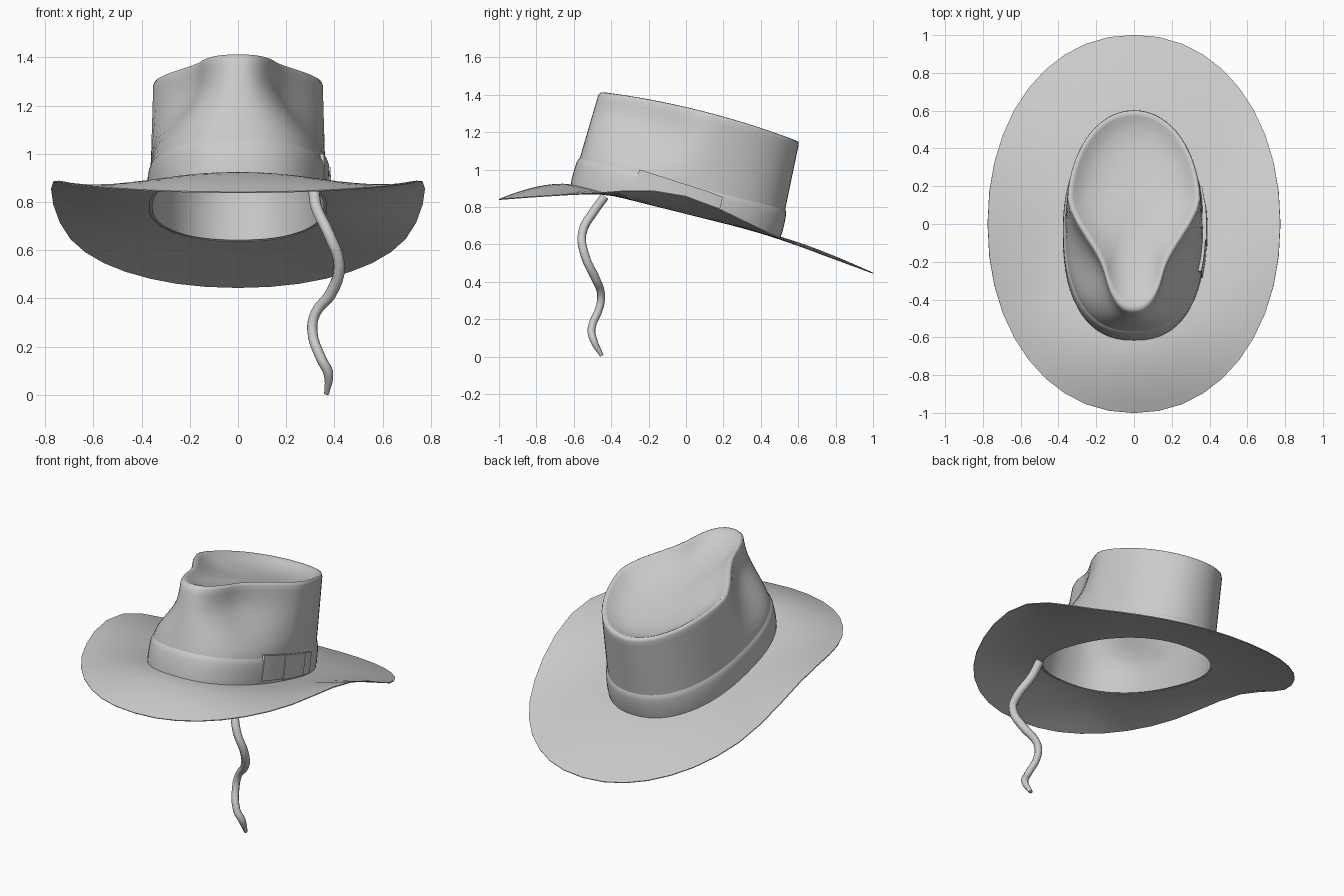
import bpy, bmesh
from math import sin, cos, pi, copysign

if "Cube" in bpy.data.objects:
    bpy.data.objects.remove(bpy.data.objects["Cube"])

SEG = 64
YC, HX, HY = -0.055, 0.368, 0.555      # oval at the base of the crown


def spow(v, p):
    return copysign(abs(v) ** p, v)


def smooth(t):
    t = max(0, min(1, t))
    return t * t * (3 - 2 * t)


def lookup(table, v):
    for (a, p), (b, q) in zip(table, table[1:]):
        if v <= b:
            return p + (q - p) * max(0, v - a) / (b - a)
    return table[-1][1]


def place(x, y, h):
    """Hat frame (tilted back) to world: h is height above the brim plane."""
    return (x, y + 0.2425 * h, 0.765 - 0.25 * y + 0.97 * h)


def bump(y):
    """Extra height of the rim between front and back."""
    s = (y - YC) / HY
    return 0.036 * max(0, 1 - s * s)


def wall(a, h, off=0.0):
    """Point on the pinched crown wall."""
    n = 2.4 if sin(a) < 0 else 2.25 - 0.4 * h
    c, s = spow(cos(a), 2 / n), spow(sin(a), 2 / n)
    k = 1 - 0.07 * h
    pinch = 1 - 0.48 * (1 - smooth((s + 0.65) / 0.8)) * smooth((h - 0.13) / 0.3)
    return HX * k * c * pinch + off * cos(a), YC + HY * k * s + off * sin(a)


def loft(name, rings, tip=None, caps=False, thick=0.0, offset=-1, angle=45):
    bm = bmesh.new()
    vs = [[bm.verts.new(p) for p in r] for r in rings]
    n = len(vs[0])
    for r0, r1 in zip(vs, vs[1:]):
        for i in range(n):
            j = (i + 1) % n
            bm.faces.new((r0[i], r0[j], r1[j], r1[i]))
    if tip:
        t = bm.verts.new(tip)
        for i in range(n):
            bm.faces.new((vs[-1][i], vs[-1][(i + 1) % n], t))
    if caps:
        bm.faces.new(vs[0])
        bm.faces.new(vs[-1])
    bmesh.ops.recalc_face_normals(bm, faces=bm.faces)
    for e in bm.edges:
        e.smooth = not e.is_boundary
    me = bpy.data.meshes.new(name)
    bm.to_mesh(me)
    bm.free()
    ob = bpy.data.objects.new(name, me)
    bpy.context.collection.objects.link(ob)
    bpy.ops.object.select_all(action='DESELECT')
    ob.select_set(True)
    bpy.context.view_layer.objects.active = ob
    bpy.ops.object.shade_smooth_by_angle(angle=angle * pi / 180)
    if thick:
        m = ob.modifiers.new("thickness", 'SOLIDIFY')
        m.thickness, m.offset = thick, offset
    return ob


angles = [2 * pi * i / SEG for i in range(SEG)]

# Crown: pinched wall, rounded rim, dished teardrop top
rings = []
for h in (0, 0.06, 0.11, 0.15, 0.19, 0.23, 0.27, 0.31, 0.35, 0.39, 0.43, 0.47, 0.5):
    ring = []
    for a in angles:
        x, y = wall(a, h)
        ring.append(place(x, y, h + bump(y) * smooth(h / 0.5)))
    rings.append(ring)
CY = 0.1                                # centre of the dish
for k, d in ((0.985, 0.514), (0.955, 0.517), (0.91, 0.506), (0.83, 0.485),
             (0.7, 0.462), (0.52, 0.445), (0.3, 0.436), (0.12, 0.433)):
    ring = []
    for a in angles:
        x, y = wall(a, 0.5)
        y = CY + (y - CY) * k
        ring.append(place(x * k, y, d + bump(y)))
    rings.append(ring)
loft("crown", rings, tip=place(0, CY, 0.432 + bump(CY)), thick=0.012, angle=75)

# Brim: rolled up at the sides, drooping front and back
EDGE = [(-1, 0.84), (-0.8, 0.855), (-0.5, 0.873), (-0.25, 0.892), (-0.1, 0.88),
        (0, 0.857), (0.2, 0.782), (0.43, 0.665), (0.65, 0.575), (0.8, 0.52), (1, 0.446)]
BSEG = 40
rings = []
for t in [i / 8 for i in range(9)]:
    ring = []
    for i in range(BSEG):
        a = 2 * pi * i / BSEG
        ex, ey = 0.775 * spow(cos(a), 0.95), spow(sin(a), 0.95)
        ix, iy = wall(a, 0)
        x, y = ix + (ex - ix) * t, iy + (ey - iy) * t
        lift = lookup(EDGE, ey) - (0.765 - 0.25 * ey)
        ring.append((x, y, 0.765 - 0.25 * y + lift * t ** 1.5))
    rings.append(ring)
loft("brim", rings, thick=0.005, offset=0)

# Ribbon around the base of the crown, blending softly into it
rings = []
for h, off in ((0.0, 0.006), (0.03, 0.01), (0.08, 0.011), (0.12, 0.01), (0.14, 0.006), (0.155, -0.003)):
    rings.append([place(*wall(a, h, off), h) for a in angles])
loft("hat_band", rings, angle=80)


# Flat bow on the wearer's side: tail, loop and end fold
def bow_piece(name, y0, y1, h0, h1, off):
    rings = []
    for i in range(7):
        y = y0 + (y1 - y0) * i / 6
        s = abs((y - YC) / HY)
        x = HX * (1 - s ** 2.3) ** (1 / 2.3)
        top = h1 - 0.012 * i / 6
        rings.append([place(x - 0.01, y, h0), place(x + off, y, h0),
                      place(x + off - 0.006, y, top), place(x - 0.012, y, top)])
    loft(name, rings, caps=True, angle=30)


bow_piece("bow_tail", -0.29, -0.10, 0.02, 0.168, 0.017)
bow_piece("bow_loop", -0.12, 0.08, 0.015, 0.156, 0.022)
bow_piece("bow_end", 0.07, 0.165, 0.012, 0.145, 0.018)

# Wavy chin cord hanging from the front of the opening
PATH = [(0.315, -0.435, 0.855), (0.325, -0.49, 0.78), (0.38, -0.555, 0.66),
        (0.42, -0.54, 0.54), (0.385, -0.485, 0.42), (0.322, -0.455, 0.34),
        (0.308, -0.46, 0.27), (0.345, -0.505, 0.15), (0.375, -0.495, 0.09), (0.368, -0.45, 0.005)]
cu = bpy.data.curves.new("chin_cord", 'CURVE')
cu.dimensions = '3D'
cu.bevel_depth = 0.022
cu.bevel_resolution = 2
cu.resolution_u = 4
cu.use_fill_caps = True
sp = cu.splines.new('BEZIER')
sp.bezier_points.add(len(PATH) - 1)
for i, (bp, p) in enumerate(zip(sp.bezier_points, PATH)):
    bp.co = p
    bp.handle_left_type = bp.handle_right_type = 'AUTO'
    bp.radius = (1.1 if i < 5 else 0.95) if i < 9 else 0.5
bpy.context.collection.objects.link(bpy.data.objects.new("chin_cord", cu))
